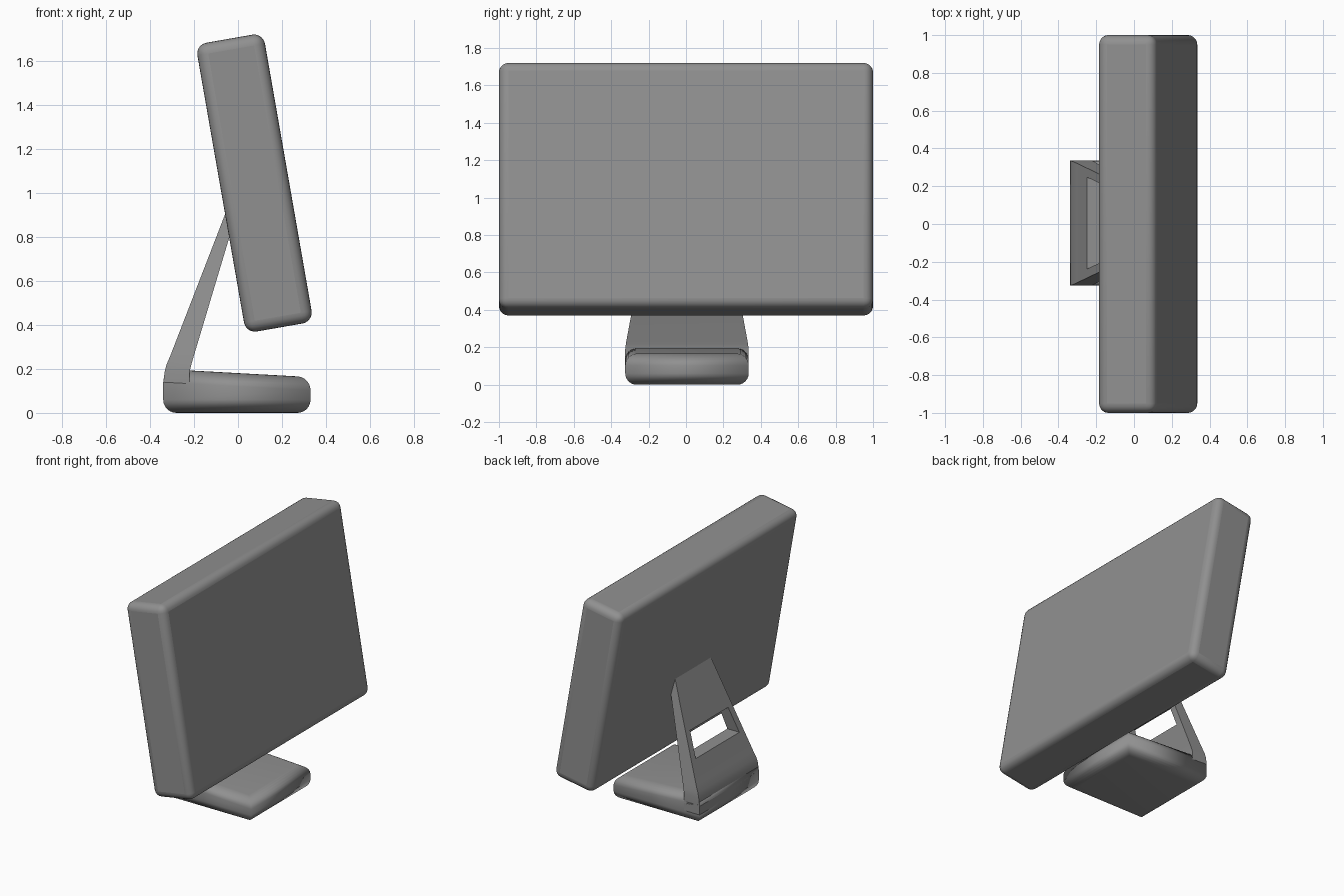
import bpy, bmesh, math

if "Cube" in bpy.data.objects:
    bpy.data.objects.remove(bpy.data.objects["Cube"])

OFF_Y = 0.005  # the stand sits very slightly off centre

# Dark grey plastic for all parts
plastic = bpy.data.materials.new("dark_grey")
plastic.diffuse_color = (0.28, 0.28, 0.28, 1)
plastic.use_nodes = True
plastic.node_tree.nodes["Principled BSDF"].inputs["Base Color"].default_value = plastic.diffuse_color


def loft(name, rings):
    """Skin equal-length rings of points and cap both ends."""
    bm = bmesh.new()
    vs = [[bm.verts.new(p) for p in r] for r in rings]
    n = len(rings[0])
    for a, b in zip(vs, vs[1:]):
        for i in range(n):
            j = (i + 1) % n
            bm.faces.new((a[i], a[j], b[j], b[i]))
    bm.faces.new(vs[0][::-1])
    bm.faces.new(vs[-1])
    bmesh.ops.recalc_face_normals(bm, faces=bm.faces)
    me = bpy.data.meshes.new(name)
    bm.to_mesh(me)
    bm.free()
    me.materials.append(plastic)
    ob = bpy.data.objects.new(name, me)
    bpy.context.collection.objects.link(ob)
    return ob


def smooth(ob, angle):
    bpy.ops.object.select_all(action='DESELECT')
    ob.select_set(True)
    bpy.context.view_layer.objects.active = ob
    bpy.ops.object.shade_smooth_by_angle(angle=math.radians(angle))


# Screen: thick rounded slab leaning back ten degrees
bpy.ops.mesh.primitive_cube_add(size=1, location=(0.075, 0, 1.045))
screen = bpy.context.object
screen.name = "screen"
screen.scale = (0.312, 2.0, 1.333)
bpy.ops.object.transform_apply(location=False, rotation=False, scale=True)
screen.rotation_euler = (0, math.radians(-9.9), 0)
screen.data.materials.append(plastic)
bev = screen.modifiers.new("round", 'BEVEL')
bev.width = 0.05
bev.segments = 5
smooth(screen, 40)

# Base: rounded top and bottom rims, mitred corners, top falling to the front
X0, X1, HW, R, STEPS = -0.34, 0.33, 0.33, 0.06, 6


def base_ring(inset, z, from_top):
    pts = []
    for x, y in ((X0, -HW), (X1, -HW), (X1, HW), (X0, HW)):
        px = x - math.copysign(inset, x)
        py = y - math.copysign(inset, y)
        top = 0.193 - 0.055 * (px + 0.22)
        pts.append((px, py + OFF_Y, top - z if from_top else z))
    return pts


arc = [math.pi / 2 * k / STEPS for k in range(STEPS + 1)]
rings = [base_ring(R * (1 - math.sin(a)), R * (1 - math.cos(a)), False) for a in arc]
rings += [base_ring(R * (1 - math.sin(a)), R * (1 - math.cos(a)), True) for a in arc[::-1]]
base = loft("base", rings)
smooth(base, 100)


# Arm: leaning plate that narrows towards the screen
def half_width(z):
    return HW - max(0, z - 0.2) * 0.185


stations = [  # back x, back z, front x, front z
    (-0.34, 0.07, -0.22, 0.07),
    (-0.34, 0.13, -0.22, 0.13),
    (-0.334, 0.185, -0.22, 0.19),
    (-0.325, 0.22, -0.212, 0.22),
    (-0.307, 0.262, -0.20, 0.262),
    (-0.033, 0.97, 0.0, 0.93),
]
arm = loft("arm", [[(bx, OFF_Y - half_width(bz), bz), (fx, OFF_Y - half_width(fz), fz),
                    (fx, OFF_Y + half_width(fz), fz), (bx, OFF_Y + half_width(bz), bz)]
                   for bx, bz, fx, fz in stations])

# Tapered window through the arm
cutter = loft("arm_window_cutter", [
    [(x, OFF_Y - 0.243, 0.41), (x, OFF_Y + 0.243, 0.41),
     (x, OFF_Y + 0.212, 0.58), (x, OFF_Y - 0.212, 0.58)] for x in (-0.6, 0.3)])
cutter.hide_render = True
cutter.hide_set(True)
cut = arm.modifiers.new("window", 'BOOLEAN')
cut.operation = 'DIFFERENCE'
cut.solver = 'EXACT'
cut.object = cutter
smooth(arm, 30)
